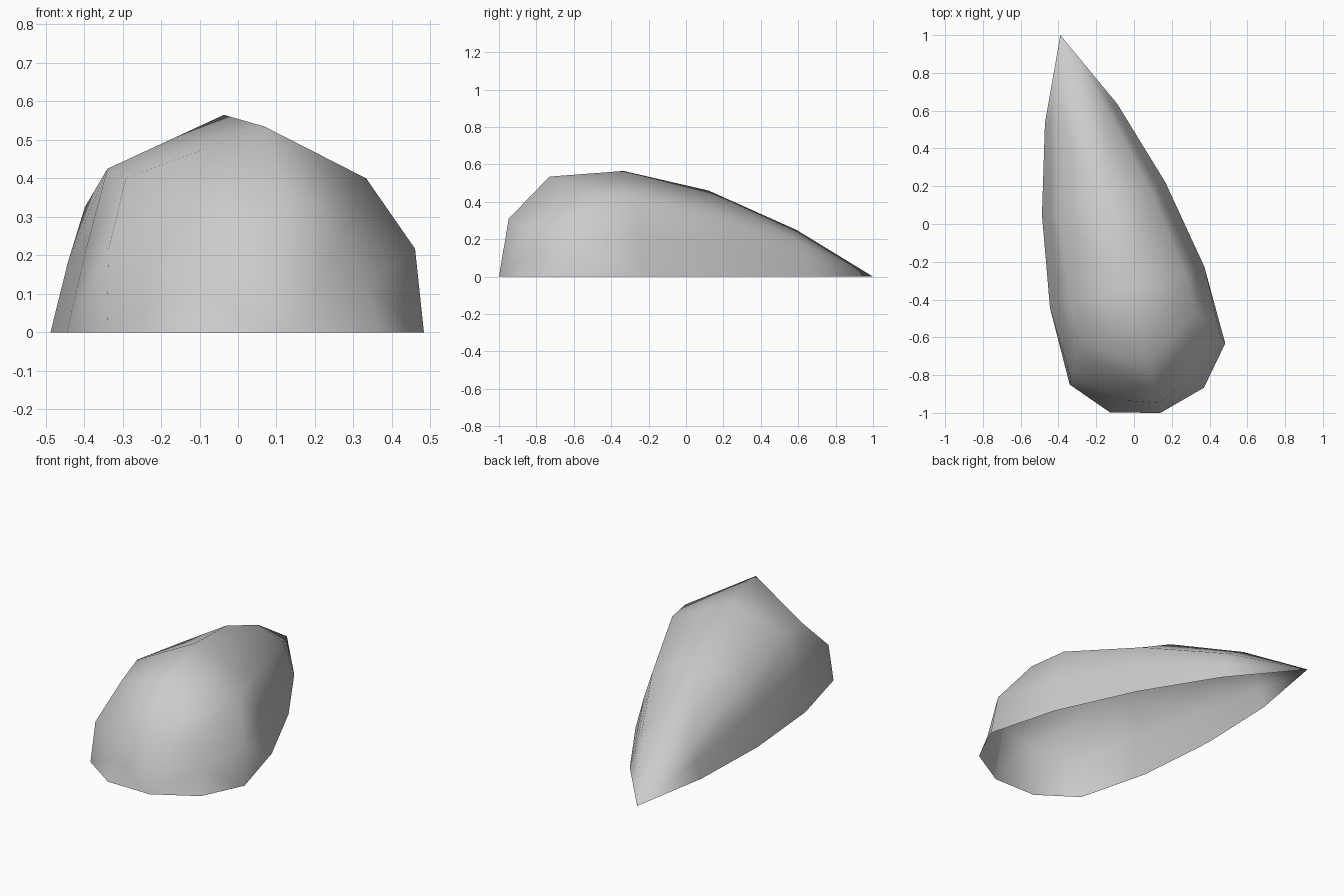
import bpy
import bmesh
from mathutils import Vector

cube = bpy.data.objects.get("Cube")
if cube:
    bpy.data.objects.remove(cube, do_unlink=True)

# One plain stone grey
grey = bpy.data.materials.new("stone grey")
grey.use_nodes = True
colour = (0.6, 0.6, 0.6, 1)
grey.diffuse_color = colour
grey.node_tree.nodes["Principled BSDF"].inputs["Base Color"].default_value = colour

# The teardrop is symmetric about a slanted axis running from nose to tip
nose = Vector((0.14, -1.0, 0))
tip = Vector((-0.39, 1.0, 0))
along = (tip - nose).normalized()
across = Vector((along.y, -along.x, 0))

# Half arches from ground to crest: (distance along axis, half width, height)
arches = [
    [(0.07, 0.257, 0), (0.11, 0.235, 0.12), (0.11, 0.16, 0.245), (0.054, 0, 0.31)],
    [(0.268, 0.426, 0), (0.305, 0.412, 0.217), (0.465, 0.323, 0.40), (0.28, 0, 0.535)],
    [(0.687, 0.423, 0), (0.685, 0.372, 0.215), (0.675, 0.317, 0.425), (0.69, 0, 0.565)],
    [(1.173, 0.338, 0), (1.165, 0.294, 0.18), (1.15, 0.252, 0.325), (1.16, 0, 0.46)],
    [(1.64, 0.198, 0), (1.635, 0.172, 0.095), (1.63, 0.14, 0.18), (1.645, 0, 0.25)],
]


def place(t, h, z):
    return nose + along * t + across * h + Vector((0, 0, z))


# Open-bottomed shell skinned across the arches
bm = bmesh.new()
rows = []
for half in arches:
    full = [(t, -h, z) for t, h, z in half] + half[-2::-1]
    rows.append([bm.verts.new(place(*p)) for p in full])
nose_vert = bm.verts.new(nose)
tip_vert = bm.verts.new(tip)
count = len(rows[0])
for i in range(count - 1):
    bm.faces.new((nose_vert, rows[0][i + 1], rows[0][i]))
    bm.faces.new((tip_vert, rows[-1][i], rows[-1][i + 1]))
    for a, b in zip(rows, rows[1:]):
        # Diagonals mirror on either side of the crest
        if i < count // 2:
            bm.faces.new((a[i], a[i + 1], b[i]))
            bm.faces.new((a[i + 1], b[i + 1], b[i]))
        else:
            bm.faces.new((a[i], a[i + 1], b[i + 1]))
            bm.faces.new((a[i], b[i + 1], b[i]))
bmesh.ops.recalc_face_normals(bm, faces=bm.faces)
if sum(f.normal.z * f.calc_area() for f in bm.faces) < 0:
    bmesh.ops.reverse_faces(bm, faces=bm.faces)
for face in bm.faces:
    face.smooth = True

mesh = bpy.data.meshes.new("teardrop_shell")
bm.to_mesh(mesh)
bm.free()
mesh.materials.append(grey)
shell = bpy.data.objects.new("teardrop_shell", mesh)
bpy.context.collection.objects.link(shell)
